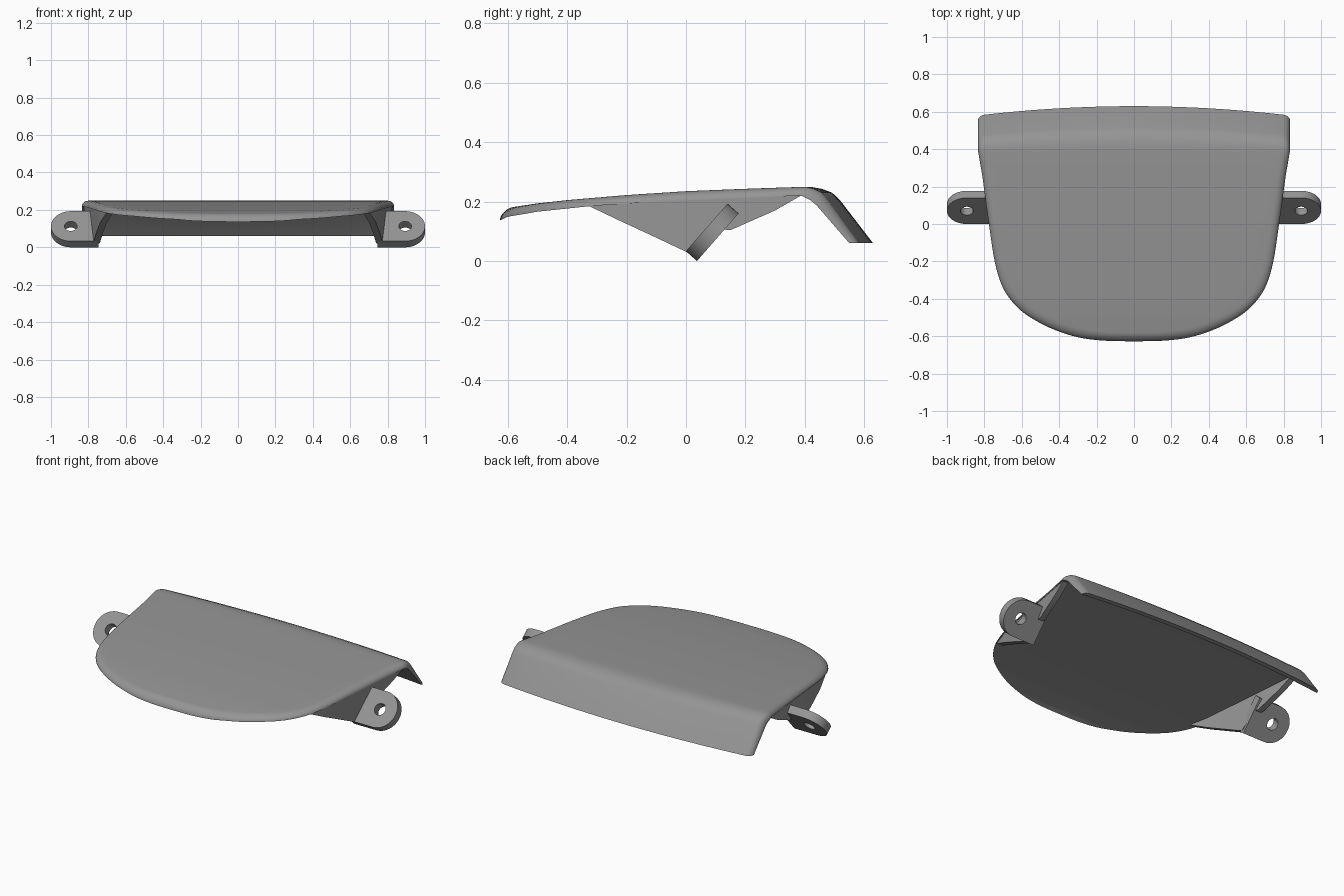
import bpy, bmesh, math
from mathutils import Vector

if "Cube" in bpy.data.objects:
    bpy.data.objects.remove(bpy.data.objects["Cube"])

grey = bpy.data.materials.new("mid grey")
grey.diffuse_color = (0.3, 0.3, 0.3, 1)
grey.use_nodes = True
grey.node_tree.nodes["Principled BSDF"].inputs["Base Color"].default_value = grey.diffuse_color


def finish(name, bm):
    bmesh.ops.remove_doubles(bm, verts=bm.verts, dist=0.0004)
    bmesh.ops.recalc_face_normals(bm, faces=bm.faces)
    me = bpy.data.meshes.new(name)
    bm.to_mesh(me)
    bm.free()
    me.materials.append(grey)
    ob = bpy.data.objects.new(name, me)
    bpy.context.collection.objects.link(ob)
    bpy.ops.object.select_all(action='DESELECT')
    ob.select_set(True)
    bpy.context.view_layer.objects.active = ob
    bpy.ops.object.shade_smooth_by_angle(angle=math.radians(32))
    return ob


def loft(bm, loops):
    # closed loops bridged one after another
    rows = [[bm.verts.new(p) for p in loop] for loop in loops]
    for a, b in zip(rows, rows[1:]):
        for i in range(len(a)):
            j = (i + 1) % len(a)
            bm.faces.new((a[i], a[j], b[j], b[i]))
    return rows


def lerp(table, y):
    if y <= table[0][0]:
        return table[0][1]
    for (y0, z0), (y1, z1) in zip(table, table[1:]):
        if y <= y1:
            return z0 + (z1 - z0) * (y - y0) / (y1 - y0)
    return table[-1][1]


def spline(pts, n):
    # Catmull-Rom through the points
    P = [Vector(p) for p in pts]
    P = [Vector((-P[1].x, P[1].y))] + P + [2 * P[-1] - P[-2]]
    out = []
    for a, b, c, d in zip(P, P[1:], P[2:], P[3:]):
        for k in range(n):
            t = k / n
            out.append(0.5 * (2 * b + (c - a) * t + (2 * a - 5 * b + 4 * c - d) * t * t
                              + (3 * b - a - 3 * c + d) * t ** 3))
    return out + [P[-2]]


# Half plan outline and side profiles of the plate
OUTLINE = [(0, -.627), (.17, -.623), (.31, -.603), (.45, -.555), (.58, -.482), (.66, -.405),
           (.71, -.32), (.745, -.2), (.77, -.04), (.79, .1), (.81, .25), (.822, .32)]
TOP = [(-.63, .172), (-.6, .179), (-.5, .194), (-.4, .205), (-.2, .222), (0, .235), (.2, .243), (.4, .25)]
RIM = [(-.63, .135), (-.6, .149), (-.5, .166), (-.32, .185), (-.1, .2), (.39, .22)]
# Bend and rear flap: top y, z, underside y, z, bulge, half width
FLAP = [(.38, .249, .38, .22, .01, .832), (.405, .249, .39, .219, .018, .835),
        (.43, .243, .402, .213, .028, .835), (.455, .23, .42, .204, .037, .835),
        (.475, .207, .44, .187, .042, .835), (.58, .06, .55, .06, .05, .835)]
ROUND, SEG, NX = .045, 7, 20


def section(half, bulge):
    # half runs from rim to top; mirrored, with subdivided top and underside
    top, rim = half[-1], half[0]
    span = [Vector((top.x * (1 - 2 * k / NX), top.y, top.z)) for k in range(1, NX)]
    left = [Vector((-p.x, p.y, p.z)) for p in reversed(half)]
    under = [Vector((rim.x * (2 * k / NX - 1), rim.y, rim.z)) for k in range(1, NX)]
    loop = list(half) + span + left + under
    return [Vector((p.x, p.y + bulge * (1 - (p.x / .835) ** 2), p.z)) for p in loop]


loops = []
path = spline(OUTLINE, 4)
for i, p in enumerate(path):
    d = path[min(i + 1, len(path) - 1)] - (path[i - 1] if i else Vector((-path[1].x, path[1].y)))
    n = Vector((-d.y, d.x)).normalized()
    half = []
    for k in range(SEG + 1):
        a = math.pi / 2 * k / SEG
        q = p + n * ROUND * (1 - math.cos(a))
        zb = lerp(RIM, p.y)
        half.append(Vector((max(q.x, 0), q.y, zb + (lerp(TOP, q.y) - zb) * math.sin(a))))
    loops.append(section(half, 0))
for yt, zt, yb, zb, s, w in FLAP:
    half = []
    for k in range(SEG + 1):
        a = math.pi / 2 * k / SEG
        f = math.sin(a)
        half.append(Vector((w - .035 * (1 - math.cos(a)), yb + (yt - yb) * f, zb + (zt - zb) * f)))
    loops.append(section(half, s))
bm = bmesh.new()
last = loft(bm, loops)[-1]
# flat end face of the flap
left_rim = 2 * SEG + NX
top_row = last[SEG:SEG + NX + 1]
low_row = [last[0]] + last[left_rim + 1:][::-1] + [last[left_rim]]
for i in range(NX):
    bm.faces.new((top_row[i], top_row[i + 1], low_row[i + 1], low_row[i]))
bm.faces.new(last[:SEG + 1])
bm.faces.new(last[SEG + NX:left_rim + 1])
finish("curved_plate", bm)


def side_x(y):
    return lerp([(q.y, q.x) for q in path] + [(.40, .832)], y)


# Gusset walls under each side: y, lower z
GUSSET = [(-.325, .184), (-.22, .134), (-.11, .083), (0, .031), (.03, .02), (.125, .106),
          (.15, .104), (.3, .17), (.385, .219)]
for side, label in ((1, "right"), (-1, "left")):
    bm = bmesh.new()
    loops = []
    for y, z in GUSSET:
        xo, zt = side_x(y) - .004, lerp(RIM, y) + .004
        xi = xo - .036
        loops.append([(side * xo, y, z), (side * xo, y, zt), (side * xi, y, zt), (side * xi, y, z)])
    rows = loft(bm, loops)
    bm.faces.new(rows[0])
    bm.faces.new(rows[-1])
    finish(label + "_gusset", bm)

    # Tilted mounting tab with a round end and a bolt hole
    R, L, HOLE, N = .1065, .1485, .034, 48
    corner = math.atan2(R, -L)
    angles = sorted([2 * math.pi * k / N for k in range(N)] + [corner, 2 * math.pi - corner])
    centre = Vector((.8935, .07, .113))
    up = Vector((0, .14, .16)).normalized()
    back = Vector((0, .037, -.033))
    loops = [[], [], [], []]
    for a in angles:
        c, s = math.cos(a), math.sin(a)
        r = R if c >= 0 else min(L / -c, R / max(abs(s), 1e-6))
        for k, (rad, depth) in enumerate(((HOLE, 0), (r, 0), (r, 1), (HOLE, 1))):
            q = centre + Vector((rad * c, 0, 0)) + up * rad * s + back * depth
            loops[k].append((side * q.x, q.y, q.z))
    bm = bmesh.new()
    loft(bm, loops + [loops[0]])
    finish(label + "_mounting_tab", bm)
